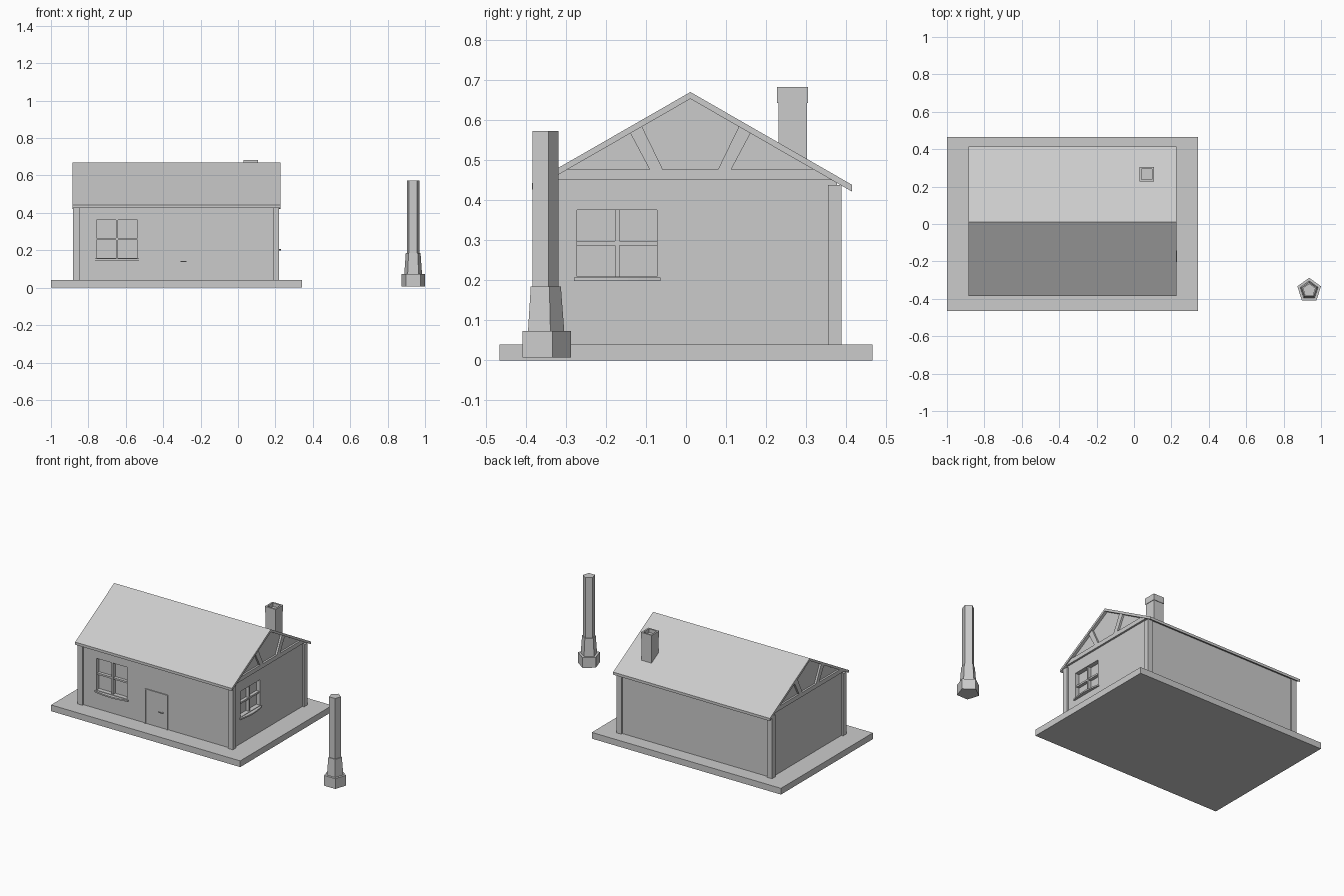
import bpy, bmesh, math
from mathutils import Matrix, Vector

if "Cube" in bpy.data.objects:
    bpy.data.objects.remove(bpy.data.objects["Cube"])


def make(name, bm, matrix=None):
    if matrix:
        bm.transform(matrix)
    bmesh.ops.recalc_face_normals(bm, faces=bm.faces[:])
    mesh = bpy.data.meshes.new(name)
    bm.to_mesh(mesh)
    bm.free()
    ob = bpy.data.objects.new(name, mesh)
    bpy.context.collection.objects.link(ob)
    return ob


def prism(name, pts, axis, a, b, matrix=None):
    """Extrude a profile: axis 'x' takes (y, z) points, axis 'z' takes (x, y)."""
    bm = bmesh.new()
    place = (lambda p: (a, *p)) if axis == 'x' else (lambda p: (*p, a))
    face = bm.faces.new([bm.verts.new(place(p)) for p in pts])
    new = bmesh.ops.extrude_face_region(bm, geom=[face])['geom']
    step = Vector((b - a, 0, 0)) if axis == 'x' else Vector((0, 0, b - a))
    bmesh.ops.translate(bm, vec=step, verts=[v for v in new if isinstance(v, bmesh.types.BMVert)])
    return make(name, bm, matrix)


def box(name, x0, x1, y0, y1, z0, z1, matrix=None):
    return prism(name, [(x0, y0), (x1, y0), (x1, y1), (x0, y1)], 'z', z0, z1, matrix)


def cut(target, cutter):
    mod = target.modifiers.new('cut', 'BOOLEAN')
    mod.operation, mod.solver, mod.object = 'DIFFERENCE', 'EXACT', cutter
    bpy.context.view_layer.objects.active = target
    bpy.ops.object.modifier_apply(modifier=mod.name)
    bpy.data.objects.remove(cutter)


RIDGE, SLOPE = 0.011, 0.574


def under(y):
    return 0.653 - abs(y - RIDGE) * SLOPE


# Ground slab
box('ground_slab', -1, 0.342, -0.466, 0.466, 0, 0.04)

# House body with gable ends
X0, X1, Y0, Y1 = -0.87, 0.208, -0.355, 0.377
body = prism('walls', [(Y0, 0.04), (Y1, 0.04), (Y1, under(Y1)), (RIDGE, under(RIDGE)),
                       (Y0, under(Y0))], 'x', X0, X1)

# Roof
FE, BE, T = -0.385, 0.415, 0.017
prism('roof', [(FE, under(FE)), (RIDGE, under(RIDGE)), (BE, under(BE)),
               (BE, under(BE) + T), (RIDGE, under(RIDGE) + T), (FE, under(FE) + T)],
      'x', -0.886, 0.226)

# Corner posts
for sx, xs in (('left', (-0.882, -0.848)), ('right', (0.187, 0.22))):
    for sy, ys in (('front', (-0.366, -0.332)), ('back', (0.354, 0.388))):
        box(f'{sy}_{sx}_post', *xs, *ys, 0.04, 0.438)

# Gable beams and struts on both ends
for side, xa, xb in (('left', -0.882, X0 + 0.005), ('right', X1 - 0.005, 0.22)):
    prism(f'{side}_gable_beam', [(-0.343, 0.45), (0.365, 0.45), (0.318, 0.477), (-0.296, 0.477)],
          'x', xa, xb)
    for name, s in (('front', -1), ('back', 1)):
        pts = [(RIDGE + s * d, z) for d, z in
               ((0.069, 0.477), (0.102, 0.477), (0.15, 0.567), (0.121, 0.584))]
        prism(f'{side}_{name}_strut', pts, 'x', xa, xb)


# Windows: local x along the wall, local -y outward, wall surface at y = 0
def window(name, w, z0, z1, matrix):
    h, zm, b = w / 2, (z0 + z1) / 2, 0.0055
    cut(body, box(name + '_cutter', -h, h, -0.05, 0.028, z0, z1, matrix))
    box(name + '_upright_bar', -b, b, 0.006, 0.03, z0, z1, matrix)
    box(name + '_cross_bar', -h, h, 0.008, 0.03, zm - b, zm + b, matrix)
    s = h + 0.008
    arc = [(s * t / 4, -0.008 - 0.014 * math.cos(t / 4 * math.pi / 2)) for t in range(-4, 5)]
    prism(name + '_sill', arc + [(s, 0.01), (-s, 0.01)], 'z', z0 - 0.012, z0 - 0.003, matrix)


window('front_window', 0.218, 0.158, 0.362, Matrix.Translation((-0.647, Y0, 0)))
window('side_window', 0.2, 0.21, 0.375,
       Matrix.Translation((X1, -0.172, 0)) @ Matrix.Rotation(math.pi / 2, 4, 'Z'))

# Door with thin frame and handle
DX0, DX1, DZ = -0.412, -0.247, 0.262
box('door', DX0, DX1, Y0 - 0.002, Y0 + 0.01, 0.04, DZ)
for name, a, b, z0 in (('left_jamb', DX0, DX0 + 0.008, 0.04), ('right_jamb', DX1 - 0.008, DX1, 0.04),
                       ('door_head', DX0 + 0.008, DX1 - 0.008, DZ - 0.008)):
    box(name, a, b, Y0 - 0.006, Y0 + 0.01, z0, DZ)
box('door_handle', -0.308, -0.276, Y0 - 0.013, Y0 - 0.009, 0.137, 0.143)
box('handle_stem', -0.284, -0.278, Y0 - 0.011, Y0, 0.137, 0.143)

# Chimney with hollow top
CX, CY = 0.069, 0.266
box('chimney_shaft', CX - 0.0355, CX + 0.0355, CY - 0.0355, CY + 0.0355, 0.47, 0.646)
cap = box('chimney_cap', CX - 0.0385, CX + 0.0385, CY - 0.0385, CY + 0.0385, 0.643, 0.683)
cut(cap, box('flue_cutter', CX - 0.028, CX + 0.028, CY - 0.028, CY + 0.028, 0.66, 0.7))


# Five-sided pillar standing apart
def pentagon(name, r0, r1, z0, z1):
    bm = bmesh.new()
    bmesh.ops.create_cone(bm, cap_ends=True, segments=5, radius1=r0, radius2=r1, depth=z1 - z0)
    # turn so that one corner points to +y
    top = max((v.co for v in bm.verts), key=lambda c: c.z)
    turn = math.pi / 2 - math.atan2(top.y, top.x)
    return make(name, bm, Matrix.Translation((0.9365, -0.354, (z0 + z1) / 2))
                @ Matrix.Rotation(turn, 4, 'Z'))


pentagon('pillar_foot', 0.0665, 0.0665, 0.007, 0.073)
pentagon('pillar_taper', 0.05, 0.0415, 0.073, 0.185)
pentagon('pillar_shaft', 0.036, 0.036, 0.185, 0.573)
